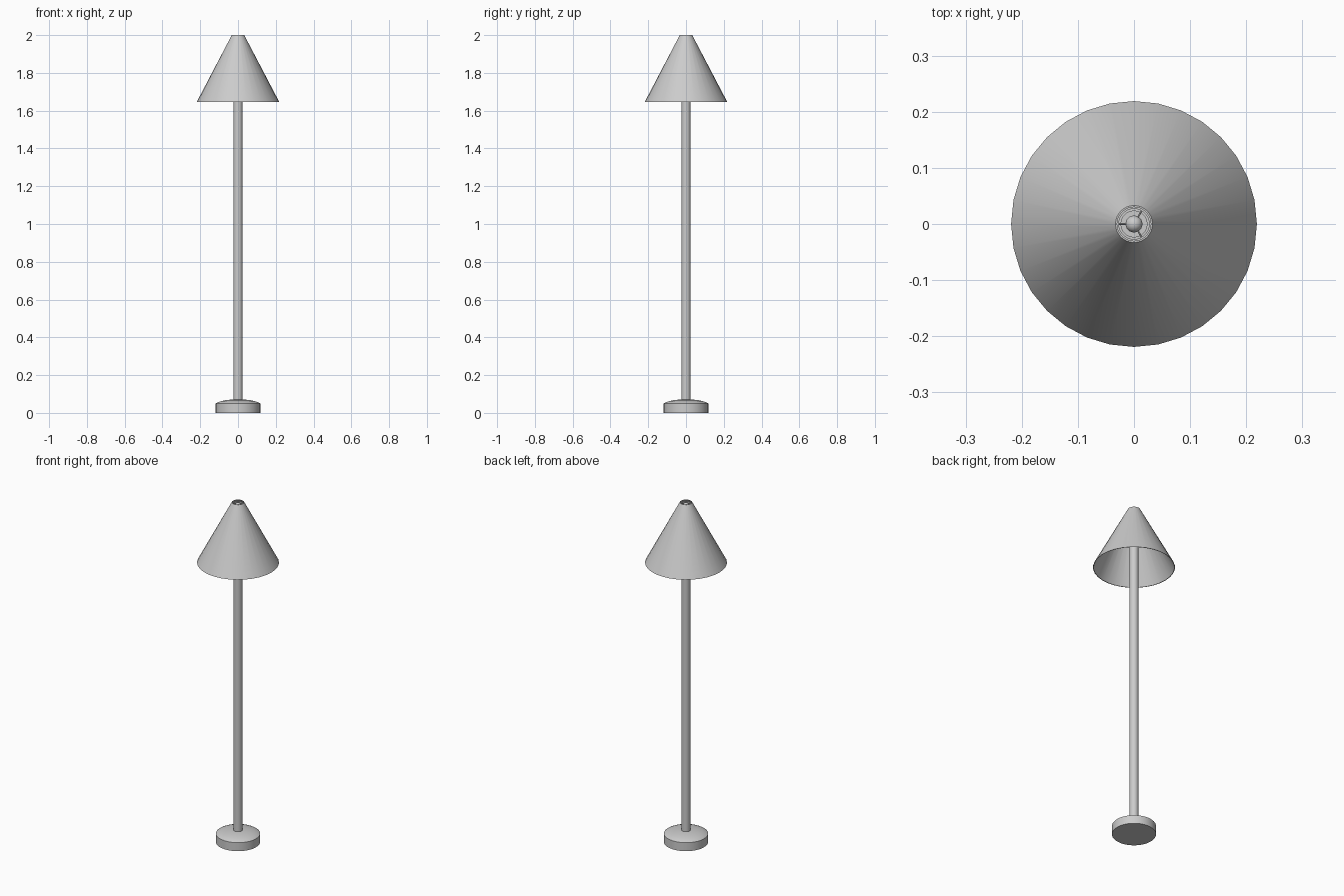
import bpy, math

if "Cube" in bpy.data.objects:
    bpy.data.objects.remove(bpy.data.objects["Cube"])


def finish(obj, name, angle=35):
    obj.name = name
    bpy.ops.object.select_all(action='DESELECT')
    obj.select_set(True)
    bpy.context.view_layer.objects.active = obj
    bpy.ops.object.shade_smooth_by_angle(angle=math.radians(angle))
    return obj


def lathe(name, profile, sides=32, closed=False):
    """Spin (radius, z) points around z; open ends are capped unless closed into a ring."""
    verts, faces = [], []
    for r, z in profile:
        for i in range(sides):
            a = 2 * math.pi * i / sides
            verts.append((r * math.cos(a), r * math.sin(a), z))
    n = len(profile)
    for k in range(n if closed else n - 1):
        a, b = k * sides, (k + 1) % n * sides
        for i in range(sides):
            j = (i + 1) % sides
            faces.append((a + i, a + j, b + j, b + i))
    if not closed:
        faces.append(tuple(reversed(range(sides))))
        faces.append(tuple((n - 1) * sides + i for i in range(sides)))
    mesh = bpy.data.meshes.new(name)
    mesh.from_pydata(verts, [], faces)
    obj = bpy.data.objects.new(name, mesh)
    bpy.context.collection.objects.link(obj)
    return finish(obj, name)


# Domed disc base
lathe("base", [(0.118, 0), (0.118, 0.05), (0.107, 0.056), (0.09, 0.062),
               (0.065, 0.067), (0.04, 0.07), (0.024, 0.071)])

# Pole running up inside the shade
lathe("pole", [(0.024, 0.06), (0.024, 1.95)])

# Thin-walled open conical shade
lathe("shade", [(0.219, 1.645), (0.033, 2.0), (0.030, 2.0), (0.216, 1.645)], closed=True)

# Collar ring in the shade's top opening
lathe("collar_ring", [(0.0315, 1.982), (0.0315, 1.99), (0.027, 1.99), (0.027, 1.982)], closed=True)

# Ball finial on top of the pole
bpy.ops.mesh.primitive_uv_sphere_add(segments=24, ring_count=12, radius=0.015,
                                     location=(0, 0, 1.982))
finish(bpy.context.object, "finial_ball")
lathe("finial_stem", [(0.008, 1.945), (0.008, 1.98)], sides=16)

# Three spokes holding the collar
for k in range(3):
    a = math.radians(60 + 120 * k)
    bpy.ops.mesh.primitive_cylinder_add(
        vertices=8, radius=0.0015, depth=0.02,
        location=(0.02 * math.cos(a), 0.02 * math.sin(a), 1.986),
        rotation=(0, math.pi / 2, a))
    finish(bpy.context.object, f"spoke_{k + 1}")
